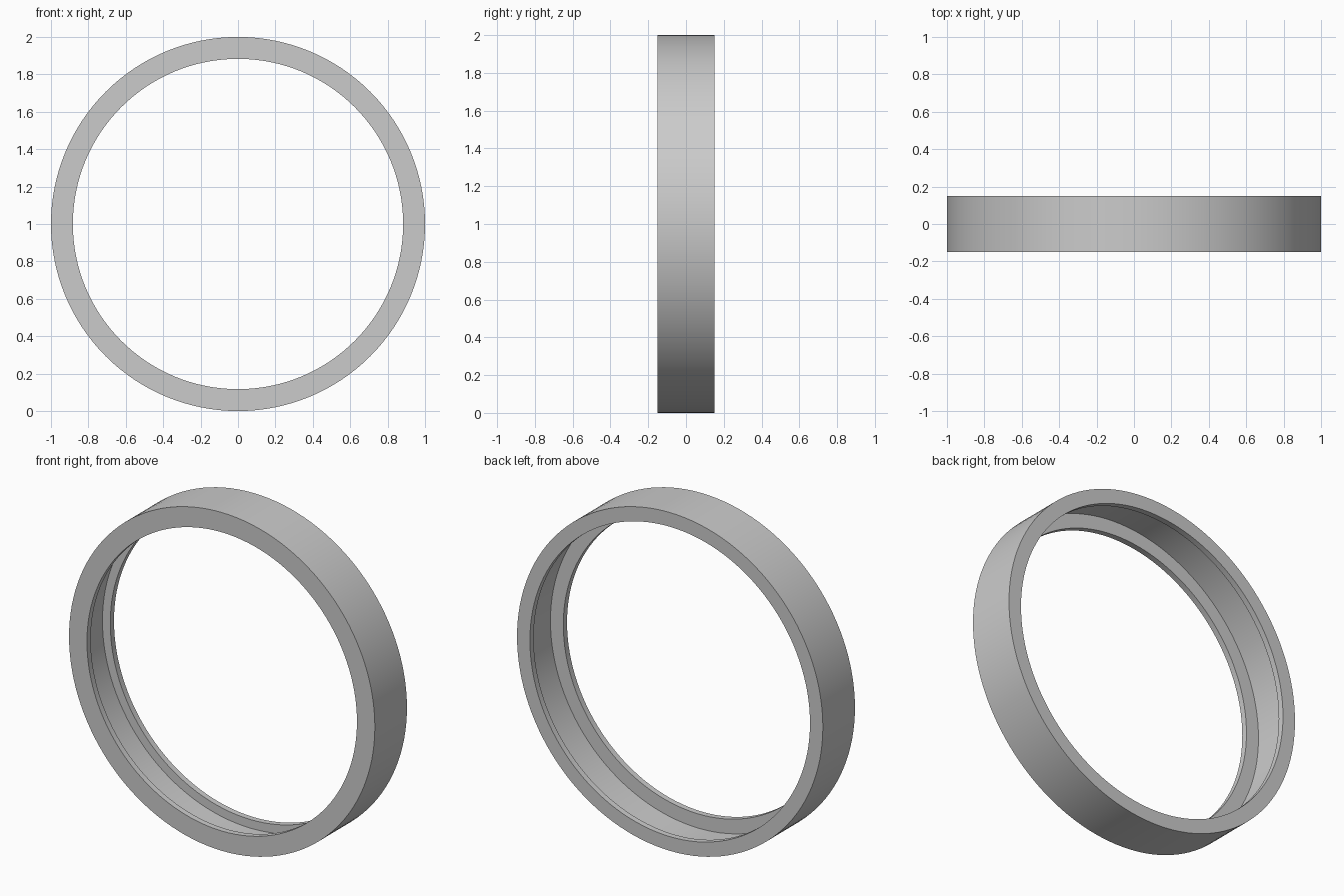
import bpy
import bmesh
from math import radians
from mathutils import Matrix, Vector

cube = bpy.data.objects.get("Cube")
if cube:
    bpy.data.objects.remove(cube, do_unlink=True)

SEGMENTS = 128
HALF_DEPTH = 0.15
FLANGE = 0.035        # thickness of both inner flanges
OUTER, GROOVE = 1.0, 0.967
FRONT_HOLE, BACK_HOLE = 0.883, 0.916

# Plain grey material
grey = bpy.data.materials.new("plain grey")
grey.use_nodes = True
colour = (0.6, 0.6, 0.6, 1)
grey.diffuse_color = colour
grey.node_tree.nodes["Principled BSDF"].inputs["Base Color"].default_value = colour

# Cross-section (radius, depth): outer wall with a flange at each end and a groove between
front, back = -HALF_DEPTH, HALF_DEPTH
section = [
    (OUTER, front), (OUTER, back),
    (BACK_HOLE, back), (BACK_HOLE, back - FLANGE),
    (GROOVE, back - FLANGE), (GROOVE, front + FLANGE),
    (FRONT_HOLE, front + FLANGE), (FRONT_HOLE, front),
]

# Sweep the section around the y axis
bm = bmesh.new()
verts = [bm.verts.new((r, y, 0)) for r, y in section]
edges = [bm.edges.new((a, b)) for a, b in zip(verts, verts[1:] + verts[:1])]
bmesh.ops.spin(bm, geom=verts + edges, cent=(0, 0, 0), axis=(0, 1, 0),
               angle=radians(360), steps=SEGMENTS, use_merge=True)
bmesh.ops.remove_doubles(bm, verts=bm.verts[:], dist=0.0001)
bmesh.ops.recalc_face_normals(bm, faces=bm.faces[:])
bmesh.ops.transform(bm, matrix=Matrix.Translation(Vector((0, 0, OUTER))), verts=bm.verts[:])

mesh = bpy.data.meshes.new("flanged_ring")
bm.to_mesh(mesh)
bm.free()
mesh.materials.append(grey)
ring = bpy.data.objects.new("flanged_ring", mesh)
bpy.context.collection.objects.link(ring)

# Smooth walls, sharp corners
bpy.ops.object.select_all(action="DESELECT")
ring.select_set(True)
bpy.context.view_layer.objects.active = ring
bpy.ops.object.shade_smooth_by_angle(angle=radians(30))
